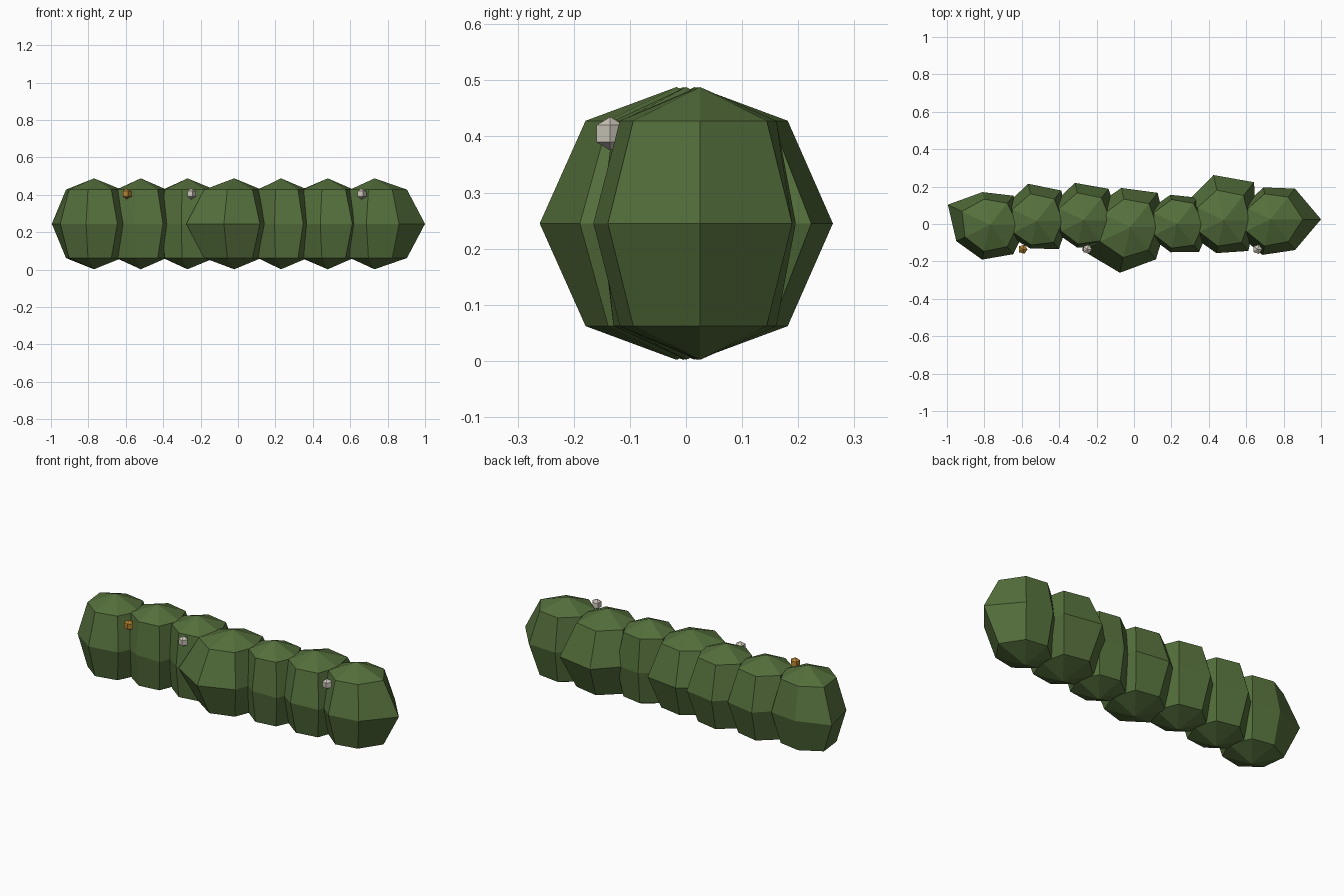
import bpy
from math import sin, cos, pi

cube = bpy.data.objects.get("Cube")
if cube:
    bpy.data.objects.remove(cube, do_unlink=True)


def material(name, rgb):
    mat = bpy.data.materials.new(name)
    mat.use_nodes = True
    mat.diffuse_color = (*rgb, 1)
    mat.node_tree.nodes["Principled BSDF"].inputs["Base Color"].default_value = (*rgb, 1)
    return mat


leaf_green = material("leaf green", (0.09, 0.16, 0.045))
petal_white = material("petal white", (0.62, 0.58, 0.50))
petal_amber = material("petal amber", (0.48, 0.24, 0.03))


def faceted_ball(name, centre, rings, pole, mat):
    """Flat-shaded ball: rings are (height, radii) from bottom to top."""
    cx, cy, cz = centre
    n = len(rings[0][1])
    verts = [(cx, cy, cz - pole)]
    for z, radii in rings:
        for i, r in enumerate(radii):
            a = 2 * pi * i / n
            verts.append((cx + r * cos(a), cy + r * sin(a), cz + z))
    verts.append((cx, cy, cz + pole))
    top = len(verts) - 1
    last = top - n
    faces = []
    for i in range(n):
        j = (i + 1) % n
        faces.append((0, 1 + j, 1 + i))
        for k in range(len(rings) - 1):
            a, b = 1 + k * n, 1 + (k + 1) * n
            faces.append((a + i, a + j, b + j, b + i))
        faces.append((last + i, last + j, top))
    mesh = bpy.data.meshes.new(name)
    mesh.from_pydata(verts, [], faces)
    mesh.materials.append(mat)
    obj = bpy.data.objects.new(name, mesh)
    bpy.context.collection.objects.link(obj)
    return obj


# Row of overlapping bushes: depth offset, then uneven waist radii
bushes = [
    (-0.005, (.20, .20, .18, .25, .20, .19, .20)),
    (0.015, (.17, .21, .205, .19, .175, .15, .19)),
    (0.02, (.19, .215, .205, .19, .16, .15, .18)),
    (-0.017, (.19, .235, .215, .23, .285, .25, .22)),
    (0.0, (.18, .18, .16, .17, .16, .155, .19)),
    (0.02, (.17, .26, .248, .22, .19, .18, .21)),
    (0.025, (.27, .21, .175, .16, .19, .195, .21)),
]
for i, (y, waist) in enumerate(bushes):
    shoulder = [0.707 * (0.5 * r + 0.11) for r in waist]
    faceted_ball(f"bush_{i + 1}", (-0.77 + 0.25 * i, y, 0.245),
                 [(-0.183, shoulder), (0, waist), (0.183, shoulder)],
                 0.243, leaf_green)

# Small blossoms along the front
blossoms = [(-0.595, petal_amber), (-0.25, petal_white), (0.66, petal_white)]
for i, (x, mat) in enumerate(blossoms):
    ring = [0.026] * 5
    faceted_ball(f"blossom_{i + 1}", (x, -0.135, 0.405),
                 [(-0.015, ring), (0.015, ring)], 0.03, mat)
